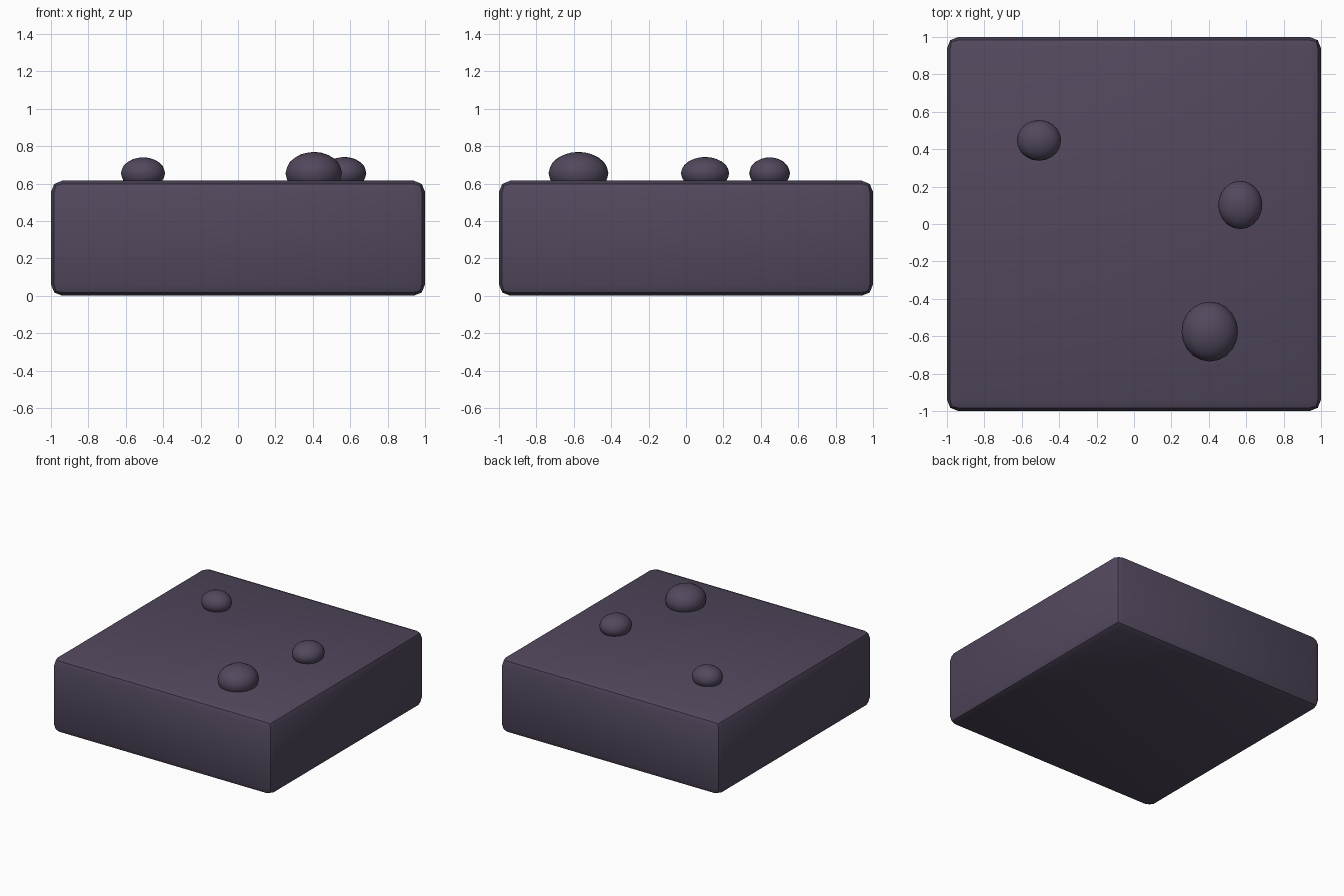
import bpy, math

if "Cube" in bpy.data.objects:
    bpy.data.objects.remove(bpy.data.objects["Cube"])

# Single dark purple stone colour
stone = bpy.data.materials.new("dark purple stone")
stone.diffuse_color = (0.085, 0.065, 0.11, 1)
stone.use_nodes = True
stone.node_tree.nodes["Principled BSDF"].inputs["Base Color"].default_value = stone.diffuse_color


def finish(obj, name):
    obj.name = name
    obj.data.materials.append(stone)
    bpy.ops.object.shade_smooth_by_angle(angle=math.radians(30))


# Square slab with rounded edges
HEIGHT = 0.615
bpy.ops.mesh.primitive_cube_add(size=1, location=(0, 0, HEIGHT / 2))
slab = bpy.context.object
slab.scale = (2, 2, HEIGHT)
bpy.ops.object.transform_apply(location=False, rotation=False, scale=True)
bevel = slab.modifiers.new("rounded edges", 'BEVEL')
bevel.width = 0.06
bevel.segments = 2
bpy.ops.object.modifier_apply(modifier=bevel.name)
finish(slab, "stone_slab")


# Flattened pebbles partly sunk into the top
def pebble(name, x, y, rx, ry, rz):
    bpy.ops.mesh.primitive_ico_sphere_add(subdivisions=3, radius=1,
                                          location=(x, y, 0.655))
    obj = bpy.context.object
    obj.scale = (rx, ry, rz)
    bpy.ops.object.transform_apply(location=False, rotation=False, scale=True)
    finish(obj, name)


pebble("back_left_pebble", -0.508, 0.447, 0.118, 0.109, 0.085)
pebble("right_pebble", 0.568, 0.102, 0.118, 0.129, 0.087)
pebble("front_pebble", 0.405, -0.575, 0.151, 0.160, 0.114)
